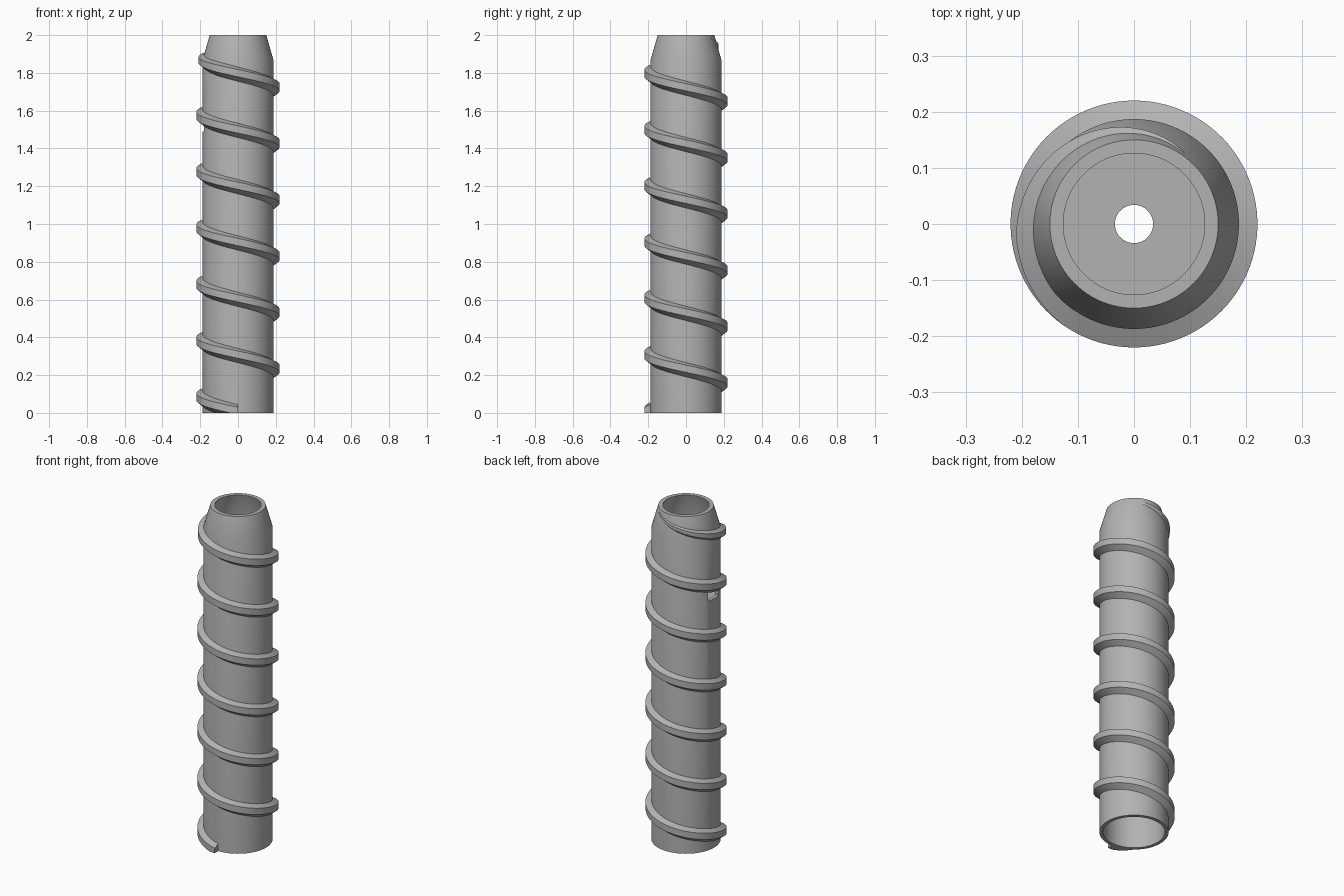
import bpy, bmesh, math

if "Cube" in bpy.data.objects:
    bpy.data.objects.remove(bpy.data.objects["Cube"])

SEG = 96
R, R_TOP, Z_SHOULDER, HEIGHT = 0.187, 0.15, 1.87, 2.0
PITCH = 0.298

grey = bpy.data.materials.new("plain grey")
grey.diffuse_color = (0.45, 0.45, 0.45, 1)
grey.use_nodes = True
grey.node_tree.nodes["Principled BSDF"].inputs["Base Color"].default_value = grey.diffuse_color


def finish(name, bm):
    bmesh.ops.recalc_face_normals(bm, faces=bm.faces)
    mesh = bpy.data.meshes.new(name)
    bm.to_mesh(mesh)
    bm.free()
    obj = bpy.data.objects.new(name, mesh)
    bpy.context.collection.objects.link(obj)
    mesh.materials.append(grey)
    return obj


def smooth(obj):
    bpy.ops.object.select_all(action='DESELECT')
    obj.select_set(True)
    bpy.context.view_layer.objects.active = obj
    bpy.ops.object.shade_smooth_by_angle(angle=math.radians(20))


def skin(bm, rings, closed):
    """Join consecutive rings of vertices with quads."""
    n = len(rings[0])
    pairs = list(zip(rings, rings[1:])) + ([(rings[-1], rings[0])] if closed else [])
    for a, b in pairs:
        for i in range(n):
            j = (i + 1) % n
            bm.faces.new((a[i], a[j], b[j], b[i]))


def tube_radius(z):
    t = max(0, (z - Z_SHOULDER) / (HEIGHT - Z_SHOULDER))
    return R - (R - R_TOP) * t


# Hollow tube with tapered nose and a pierced inner floor
profile = [(0.167, 0), (0.167, 1.455), (0.034, 1.455), (0.034, 1.485),
           (0.167, 1.485), (0.165, Z_SHOULDER), (0.126, HEIGHT),
           (R_TOP, HEIGHT), (R, Z_SHOULDER), (R, 0)]
bm = bmesh.new()
rings = []
for k in range(SEG):
    a = math.tau * k / SEG
    rings.append([bm.verts.new((r * math.cos(a), r * math.sin(a), z)) for r, z in profile])
skin(bm, rings, True)
tube = finish("tube", bm)

# Small side slot cut through the wall
bm = bmesh.new()
bmesh.ops.create_cube(bm, size=1)
for v in bm.verts:
    v.co = (v.co.x * 0.1 - 0.19, v.co.y * 0.1, v.co.z * 0.065 + 1.5225)
cutter = finish("slot_cutter", bm)
cutter.hide_render = True
cutter.hide_set(True)
mod = tube.modifiers.new("slot", 'BOOLEAN')
mod.object = cutter
mod.operation = 'DIFFERENCE'
mod.solver = 'EXACT'
smooth(tube)
bpy.ops.object.modifier_apply(modifier="slot")
bpy.data.objects.remove(cutter)

# Helical thread, running down counter-clockwise and fading out over the nose
START, END = math.radians(-90), math.radians(-305 - 6 * 360)
FADE = math.radians(180)
STEPS = 620
z_start = 1.725 + PITCH * 0.25 - 6 * PITCH
bm = bmesh.new()
rings = []
for k in range(STEPS + 1):
    a = START + (END - START) * k / STEPS
    zc = z_start + (START - a) / math.tau * PITCH
    fade = min(1, (a - END) / FADE)
    h = 0.033 * fade
    s = 0.3 + 0.7 * fade
    ring = []
    for out, dz in ((0, -0.05), (1, -0.02), (1, 0.018), (0, 0.035)):
        z = zc + dz * s
        r = tube_radius(z) - 0.008 if out == 0 else tube_radius(zc) + h
        ring.append(bm.verts.new((r * math.cos(a), r * math.sin(a), z)))
    rings.append(ring)
skin(bm, rings, False)
bm.faces.new(rings[0])
bm.faces.new(rings[-1][::-1])
# trim flush with the base and close the cut
cut = bmesh.ops.bisect_plane(bm, geom=bm.verts[:] + bm.edges[:] + bm.faces[:],
                             plane_co=(0, 0, 0), plane_no=(0, 0, -1), clear_outer=True)
edges = [e for e in cut["geom_cut"] if isinstance(e, bmesh.types.BMEdge)]
bmesh.ops.holes_fill(bm, edges=edges, sides=0)
smooth(finish("thread", bm))
